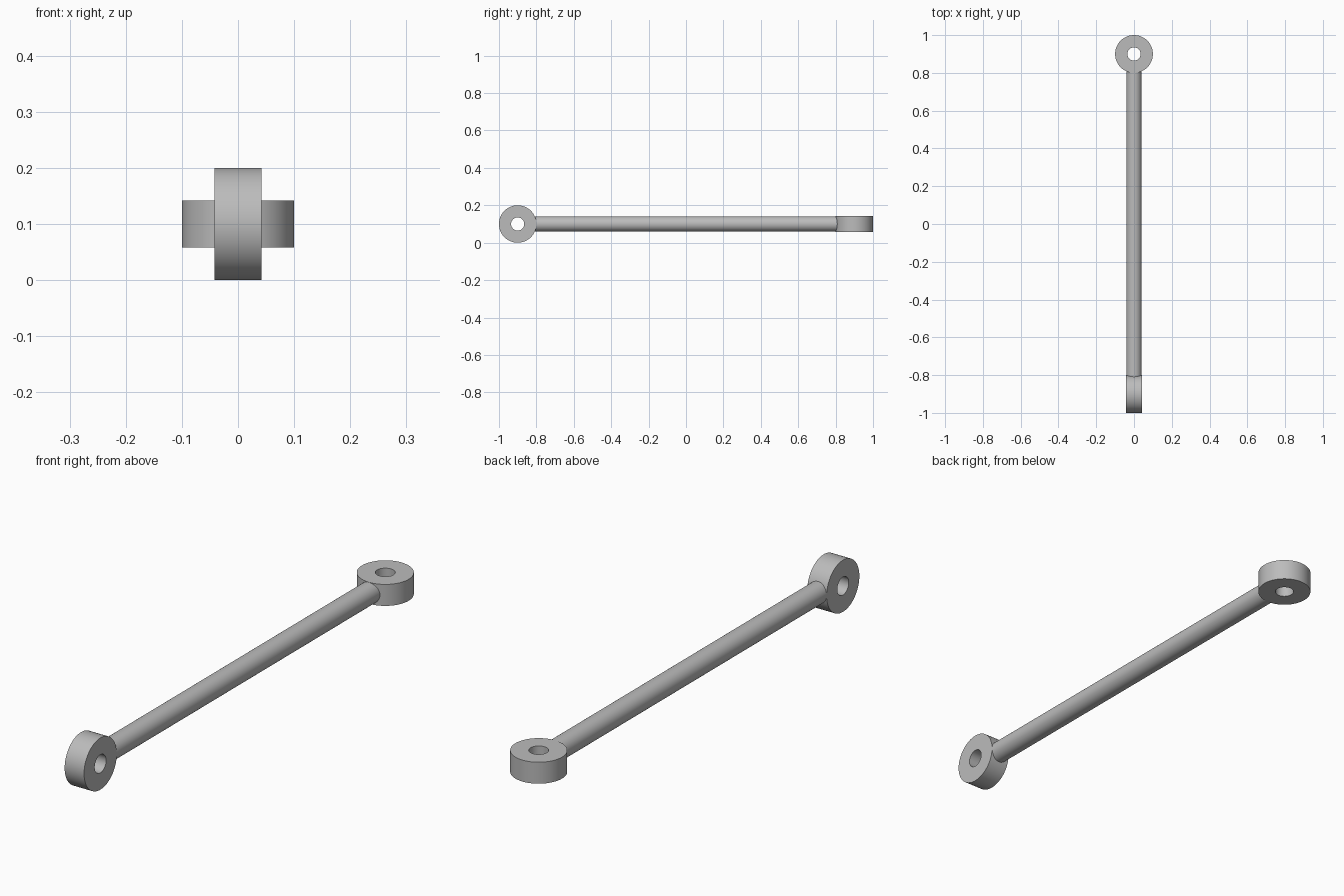
import bpy, bmesh, math
from mathutils import Matrix, Vector

cube = bpy.data.objects.get("Cube")
if cube:
    bpy.data.objects.remove(cube, do_unlink=True)

OUTER, HOLE, HALF = 0.1, 0.035, 0.0415   # eye radius, bore radius, half thickness
EYE_Y = 0.9
SIDES = 96

steel = bpy.data.materials.new("grey steel")
steel.use_nodes = True
colour = (0.5, 0.5, 0.5, 1)
steel.diffuse_color = colour
steel.node_tree.nodes["Principled BSDF"].inputs["Base Color"].default_value = colour


def finish(name, bm, matrix):
    bmesh.ops.transform(bm, matrix=matrix, verts=bm.verts)
    bmesh.ops.recalc_face_normals(bm, faces=bm.faces)
    mesh = bpy.data.meshes.new(name)
    bm.to_mesh(mesh)
    bm.free()
    mesh.materials.append(steel)
    obj = bpy.data.objects.new(name, mesh)
    bpy.context.collection.objects.link(obj)
    bpy.ops.object.select_all(action='DESELECT')
    obj.select_set(True)
    bpy.context.view_layer.objects.active = obj
    bpy.ops.object.shade_smooth_by_angle(angle=math.radians(30))


def eye(name, y, turn):
    # Rectangular section spun round the bore axis
    bm = bmesh.new()
    corners = [(HOLE, -HALF), (OUTER, -HALF), (OUTER, HALF), (HOLE, HALF)]
    verts = [bm.verts.new((r, 0, z)) for r, z in corners]
    edges = [bm.edges.new((verts[i], verts[i - 1])) for i in range(4)]
    bmesh.ops.spin(bm, geom=verts + edges, cent=(0, 0, 0), axis=(0, 0, 1),
                   angle=math.tau, steps=SIDES, use_merge=True)
    bmesh.ops.remove_doubles(bm, verts=bm.verts, dist=1e-5)
    finish(name, bm, Matrix.Translation((0, y, OUTER)) @ turn)


# Front eye has a sideways bore, back eye a vertical one
eye("front_eye", -EYE_Y, Matrix.Rotation(math.pi / 2, 4, 'Y'))
eye("back_eye", EYE_Y, Matrix.Identity(4))

# Rod, its ends buried in the eye walls
bm = bmesh.new()
bmesh.ops.create_cone(bm, cap_ends=True, segments=64, radius1=HALF - 0.0005,
                      radius2=HALF - 0.0005, depth=2 * (EYE_Y - 0.07))
finish("rod", bm, Matrix.Translation(Vector((0, 0, OUTER)))
       @ Matrix.Rotation(math.pi / 2, 4, 'X'))
